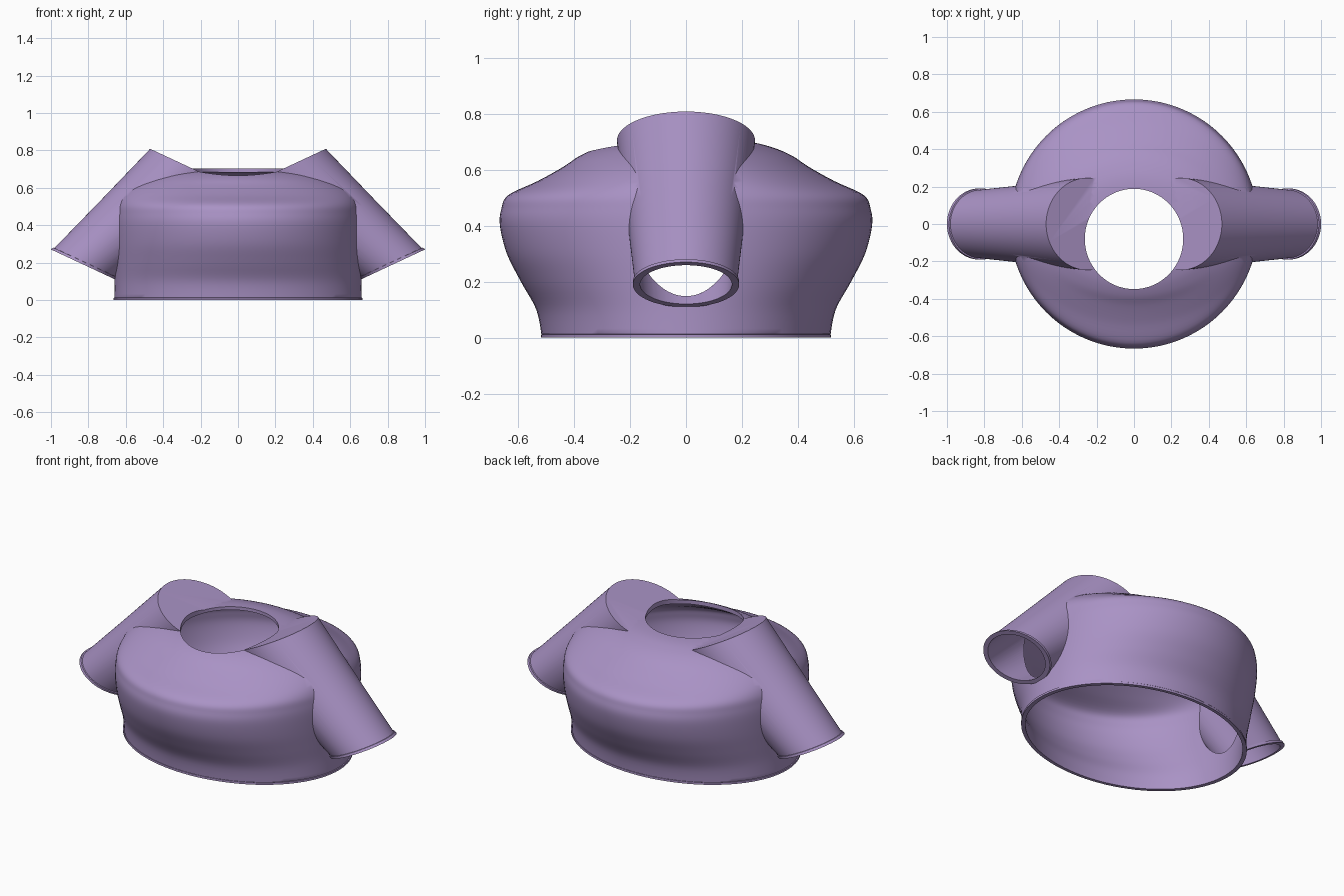
import bpy, bmesh
from math import sin, cos, pi
from mathutils import Vector

if "Cube" in bpy.data.objects:
    bpy.data.objects.remove(bpy.data.objects["Cube"])

WALL = 0.018


def loft(name, rings):
    """Closed solid through rings of (centre, axis_a, axis_b)."""
    n = 96
    bm = bmesh.new()
    loops = []
    for c, a, b in rings:
        loops.append([bm.verts.new(c + a * cos(2 * pi * i / n) + b * sin(2 * pi * i / n))
                      for i in range(n)])
    for lo, hi in zip(loops, loops[1:]):
        for i in range(n):
            bm.faces.new((lo[i], lo[(i + 1) % n], hi[(i + 1) % n], hi[i]))
    bm.faces.new(loops[0][::-1])
    bm.faces.new(loops[-1])
    bmesh.ops.recalc_face_normals(bm, faces=bm.faces)
    me = bpy.data.meshes.new(name)
    bm.to_mesh(me)
    bm.free()
    ob = bpy.data.objects.new(name, me)
    bpy.context.collection.objects.link(ob)
    return ob


def smooth_profile(pts, steps=5):
    """Catmull-Rom interpolation of profile points."""
    p = [Vector(q) for q in pts]
    p = [p[0]] + p + [p[-1]]
    out = []
    for i in range(1, len(p) - 2):
        a, b, c, d = p[i - 1:i + 3]
        for s in range(steps):
            t = s / steps
            out.append(0.5 * (2 * b + (c - a) * t + (2 * a - 5 * b + 4 * c - d) * t * t
                              + (3 * b - a - 3 * c + d) * t ** 3))
    return out + [p[-1]]


# Body profile: half width x, half depth y, height
PROFILE = smooth_profile([
    (.66, .515, 0), (.66, .535, .1), (.662, .59, .2), (.664, .64, .3), (.665, .665, .4),
    (.662, .66, .46), (.655, .635, .51), (.635, .53, .56), (.58, .44, .61),
    (.50, .38, .65), (.42, .31, .68), (.28, .22, .70), (.06, .05, .706)])


def body(name, inset):
    rings = []
    for rx, ry, z in PROFILE:
        k = inset if rx > .2 else inset * .5
        rings.append((Vector((0, 0, z - inset * z / .7)),
                      Vector((rx - k, 0, 0)), Vector((0, ry - k, 0))))
    if inset:
        c, a, b = rings[0]
        rings[0] = (Vector((0, 0, -.05)), a, b)
    else:
        # thin hem lip
        c, a, b = rings[0]
        rings[0:1] = [(c, a * 1.01, b * 1.005), (c + Vector((0, 0, .012)), a * 1.01, b * 1.005),
                      (c + Vector((0, 0, .0125)), a, b)]
    return loft(name, rings)


def sleeve(name, side, inset):
    mouth, top = Vector((.828, 0, .19)), Vector((.246, 0, .704))
    u = Vector((.906, 0, .423))
    if inset:
        spec = [(-.06, .178), (0, .182), (.965, .245)]
    else:
        spec = [(0, .19), (.02, .19), (.021, .183), (.5, .213), (1, .247)]
    rings = []
    for t, r in spec:
        c, a = mouth.lerp(top, t), u * (r - inset)
        c.x *= side
        a.x *= side
        rings.append((c, a, Vector((0, r - inset, 0))))
    return loft(name, rings)


def boolean(ob, cutter, op):
    m = ob.modifiers.new(op, 'BOOLEAN')
    m.operation, m.solver, m.object = op, 'EXACT', cutter
    bpy.ops.object.modifier_apply(modifier=m.name)
    bpy.data.objects.remove(cutter)


# Outer garment: body joined with two sloping sleeves
shirt = body("shirt", 0)
bpy.context.view_layer.objects.active = shirt
shirt.select_set(True)
for s in (1, -1):
    boolean(shirt, sleeve("sleeve", s, 0), 'UNION')

# Hollow inside, open hem and cuffs
boolean(shirt, body("body_hollow", WALL), 'DIFFERENCE')
for s in (1, -1):
    boolean(shirt, sleeve("sleeve_hollow", s, WALL), 'DIFFERENCE')

# Round neck opening, set slightly forward
neck = loft("neck_cutter", [(Vector((0, -.08, z)), Vector((.263, 0, 0)), Vector((0, .268, 0)))
                            for z in (.45, 1.0)])
boolean(shirt, neck, 'DIFFERENCE')

# Fabric colour and smooth shading
mat = bpy.data.materials.new("purple_fabric")
mat.diffuse_color = (.40, .29, .56, 1)
mat.use_nodes = True
mat.node_tree.nodes["Principled BSDF"].inputs["Base Color"].default_value = mat.diffuse_color
shirt.data.materials.clear()
shirt.data.materials.append(mat)
bpy.ops.object.shade_smooth_by_angle(angle=.6)
